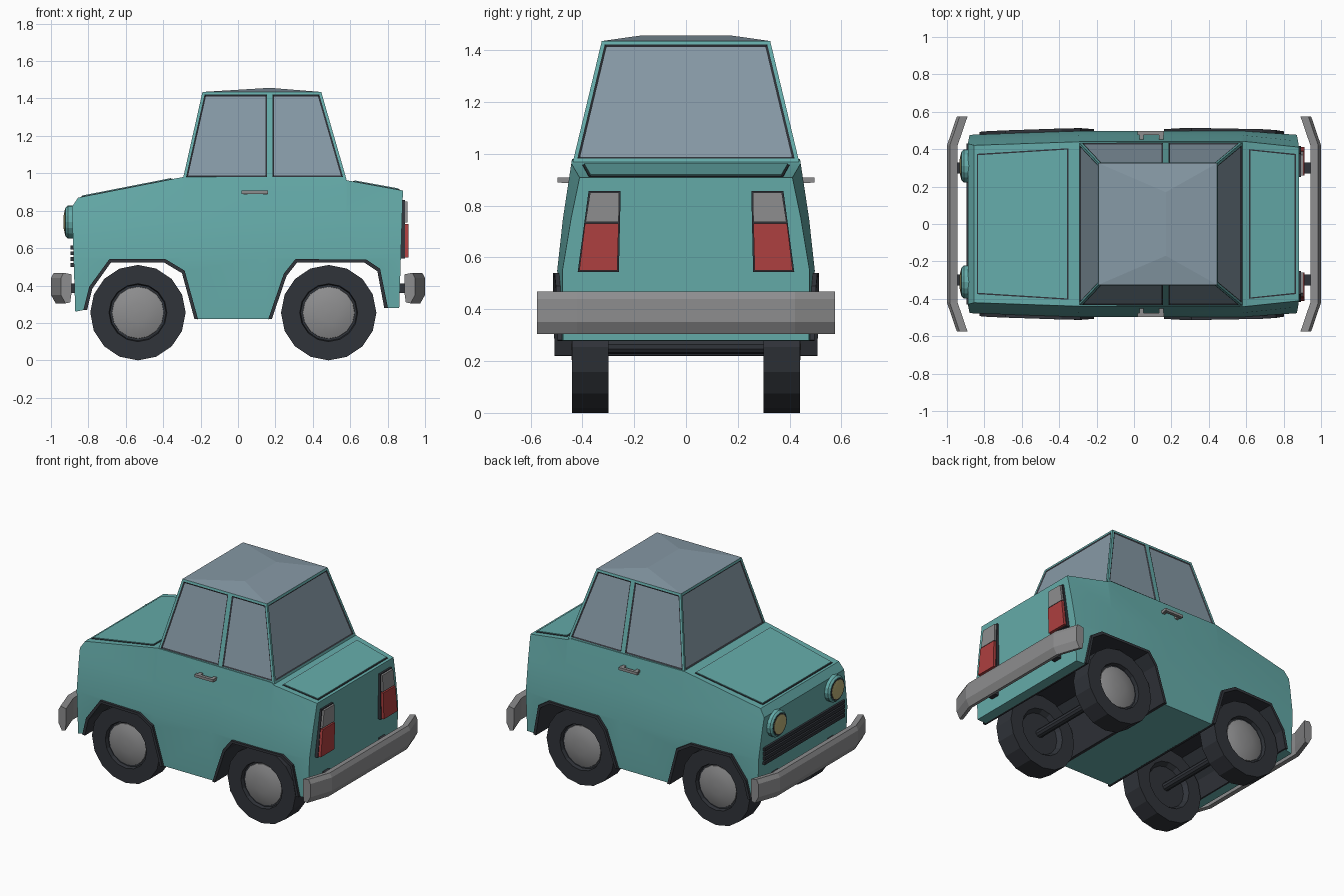
import bpy, bmesh, math
from mathutils import Vector

if "Cube" in bpy.data.objects:
    bpy.data.objects.remove(bpy.data.objects["Cube"])


def material(name, r, g, b):
    m = bpy.data.materials.new(name)
    m.diffuse_color = (r, g, b, 1)
    m.use_nodes = True
    m.node_tree.nodes["Principled BSDF"].inputs["Base Color"].default_value = m.diffuse_color
    return m


TEAL = material("teal paint", 0.13, 0.41, 0.40)
GLASS = material("blue grey glass", 0.24, 0.32, 0.38)
DARK = material("dark rubber", 0.03, 0.034, 0.042)
GREY = material("grey metal", 0.27, 0.27, 0.275)
RED = material("red lamp", 0.42, 0.05, 0.05)
LENS = material("cream lens", 0.5, 0.44, 0.19)


def finish(name, bm, *mats, smooth=None):
    bmesh.ops.recalc_face_normals(bm, faces=bm.faces)
    me = bpy.data.meshes.new(name)
    bm.to_mesh(me)
    bm.free()
    for m in mats:
        me.materials.append(m)
    ob = bpy.data.objects.new(name, me)
    bpy.context.collection.objects.link(ob)
    if smooth:
        bpy.ops.object.select_all(action='DESELECT')
        ob.select_set(True)
        bpy.context.view_layer.objects.active = ob
        bpy.ops.object.shade_smooth_by_angle(angle=math.radians(smooth))
    return ob


def loft(name, rings, mat, smooth=None):
    """Skin a list of equal point rings and cap both ends."""
    bm = bmesh.new()
    vs = [[bm.verts.new(p) for p in ring] for ring in rings]
    n = len(vs[0])
    for a, b in zip(vs, vs[1:]):
        for i in range(n):
            bm.faces.new((a[i], a[(i + 1) % n], b[(i + 1) % n], b[i]))
    bm.faces.new(vs[0])
    bm.faces.new(vs[-1])
    return finish(name, bm, mat, smooth=smooth)


def lathe(name, centre, axis, profile, mat, n=16, smooth=None):
    """Rings of (distance along axis, radius); axis is 'x' or 'y'."""
    cx, cy, cz = centre
    rings = []
    for d, r in profile:
        ring = []
        for i in range(n):
            a = 2 * math.pi * i / n
            u, v = r * math.sin(a), r * math.cos(a)
            ring.append((cx + d, cy + u, cz + v) if axis == 'x' else (cx + u, cy + d, cz + v))
        rings.append(ring)
    return loft(name, rings, mat, smooth)


def box(name, x0, x1, y0, y1, z0, z1, mat):
    return loft(name, [[(x, y0, z0), (x, y1, z0), (x, y1, z1), (x, y0, z1)] for x in (x0, x1)], mat)


def half_width(x, z):
    """Half the body width at a point of the side profile."""
    table = [(0.22, 0.49), (0.55, 0.497), (0.75, 0.475), (0.98, 0.44)]
    z = min(max(z, 0.22), 0.98)
    for (za, wa), (zb, wb) in zip(table, table[1:]):
        if z <= zb:
            w = wa + (wb - wa) * (z - za) / (zb - za)
            break
    t = max(0, (-0.29 - x) / 0.6, (x - 0.58) / 0.3)
    return w - t * (0.018 + 0.022 * min(max((z - 0.5) / 0.4, 0), 1))


# Body: side profile with open wheel arches, widened by height
front_arch = [(-0.82, 0.27), (-0.79, 0.39), (-0.685, 0.535), (-0.39, 0.535), (-0.29, 0.475), (-0.22, 0.22)]
rear_arch = [(0.168, 0.22), (0.25, 0.46), (0.31, 0.535), (0.68, 0.535), (0.755, 0.485), (0.795, 0.28)]
profile = ([(-0.87, 0.26)] + front_arch + rear_arch +
           [(0.862, 0.28), (0.882, 0.908), (0.585, 0.962), (0.56, 0.975), (-0.295, 0.98),
            (-0.855, 0.87), (-0.888, 0.82)])
bm = bmesh.new()
face = bm.faces.new([bm.verts.new((x, -1, z)) for x, z in profile])
ext = bmesh.ops.extrude_face_region(bm, geom=[face])
for v in ext["geom"]:
    if isinstance(v, bmesh.types.BMVert):
        v.co.y = 1
cuts = [((0, 0, z), (0, 0, 1)) for z in (0.55, 0.75)] + [((x, 0, 0), (1, 0, 0)) for x in (-0.29, 0.15, 0.58)]
for co, no in cuts:
    bmesh.ops.bisect_plane(bm, geom=bm.verts[:] + bm.edges[:] + bm.faces[:], plane_co=co, plane_no=no)
bmesh.ops.triangulate(bm, faces=[f for f in bm.faces if len(f.verts) > 4])
for v in bm.verts:
    v.co.y = math.copysign(half_width(v.co.x, v.co.z), v.co.y)
finish("body", bm, TEAL, smooth=20)

# Dark arch liners with a small flared lip
for label, arch, cx in (("front", front_arch, -0.535), ("rear", rear_arch, 0.485)):
    rings = []
    for x, z in arch:
        d = Vector((cx - x, 0.24 - z)).normalized() * 0.013
        (xo, zo), (xi, zi) = (x - d.x * 0.5, z - d.y * 0.5), (x + d.x, z + d.y)
        w = half_width(x, z) + 0.017
        rings.append([(xo, -w, zo), (xo, w, zo), (xi, w, zi), (xi, -w, zi)])
    loft(label + "_arch_liner", rings, DARK)

# Cabin with inset windows, dark seals and a low ridged roof
bm = bmesh.new()
base, top = {}, {}
for s in (-1, 1):
    for k, xb, xt in (("f", -0.295, -0.19), ("m", 0.17, 0.17), ("r", 0.58, 0.445)):
        base[k, s] = bm.verts.new((xb, s * 0.437, 0.968))
        top[k, s] = bm.verts.new((xt, s * 0.325, 1.435))
ridge = {s: bm.verts.new((0.17, s * 0.17, 1.457)) for s in (-1, 1)}
windows = []
for k in ("f", "r"):
    windows.append(bm.faces.new((base[k, -1], base[k, 1], top[k, 1], top[k, -1])))
    bm.faces.new((top[k, -1], top[k, 1], ridge[1], ridge[-1])).material_index = 1
    for s in (-1, 1):
        windows.append(bm.faces.new((base[k, s], base["m", s], top["m", s], top[k, s])))
        bm.faces.new((top[k, s], top["m", s], ridge[s])).material_index = 1
bmesh.ops.recalc_face_normals(bm, faces=bm.faces)
bmesh.ops.inset_individual(bm, faces=windows, thickness=0.014, use_even_offset=True)
seal = bmesh.ops.inset_individual(bm, faces=windows, thickness=0.009, depth=-0.006, use_even_offset=True)
for f in seal["faces"]:
    f.material_index = 2
for f in windows:
    f.material_index = 1
finish("cabin", bm, TEAL, GLASS, DARK)


# Hood and boot lid: thin plates over a dark seam
def lid(name, xa, za, xb, zb, ya, yb):
    slope = (zb - za) / (xb - xa)
    for suffix, inset, h, mat in (("_seam", 0, 0.003, DARK), ("", 0.007, 0.007, TEAL)):
        rings = []
        for dz in (-0.005, h):
            rings.append([(x, s * (y - inset), za + slope * (x - xa) + dz)
                          for x, y, s in ((xa + inset, ya, -1), (xa + inset, ya, 1),
                                          (xb - inset, yb, 1), (xb - inset, yb, -1))])
        loft(name + suffix, rings, mat)


lid("hood", -0.84, 0.873, -0.35, 0.969, 0.375, 0.405)
lid("boot_lid", 0.615, 0.9565, 0.865, 0.911, 0.40, 0.375)

# Bumpers with swept-back ends
section = [(0.985, 0.468), (1.0, 0.44), (1.0, 0.35), (0.975, 0.305), (0.95, 0.31), (0.943, 0.36), (0.943, 0.46)]
for label, s in (("front", -1), ("rear", 1)):
    rings = [[(s * (x - dx), y, z) for x, z in section]
             for y, dx in ((-0.575, 0.053), (-0.42, 0), (0.42, 0), (0.575, 0.053))]
    loft(label + "_bumper", rings, GREY)
    for y in (-0.3, 0.3):
        box(label + "_bumper_mount", s * 0.86, s * 0.95, y - 0.03, y + 0.03, 0.36, 0.41, DARK)

# Grille slats
for i in range(4):
    z = 0.5 + i * 0.031
    box("grille_slat", -0.895, -0.87, -0.43, 0.43, z, z + 0.021, DARK)

for s in (-1, 1):
    # Headlights
    c = (-0.88, s * 0.31, 0.74)
    lathe("headlight_ring", c, 'x', [(0.02, 0.088), (-0.03, 0.088), (-0.042, 0.076), (-0.042, 0.07)], TEAL)
    lathe("headlight_seal", c, 'x', [(0, 0.072), (-0.044, 0.072)], DARK)
    lathe("headlight_lens", c, 'x', [(0, 0.064), (-0.046, 0.064), (-0.052, 0.035)], LENS, smooth=40)

    # Tail lamps: grey reversing light over a red lamp on a dark backing
    def lamp(name, low, high, x, mat, g=0):
        rings = []
        for xx in (0.86, x):
            rings.append([(xx, s * (low[0] - g), low[2] - g), (xx, s * (low[1] + g), low[2] - g),
                          (xx, s * (high[1] + g), high[2] + g), (xx, s * (high[0] - g), high[2] + g)])
        loft(name, rings, mat)
    lamp("tail_lamp_backing", (0.265, 0.412, 0.55), (0.258, 0.37, 0.85), 0.893, DARK, 0.006)
    lamp("tail_lamp_red", (0.265, 0.412, 0.55), (0.26, 0.39, 0.73), 0.911, RED)
    lamp("tail_lamp_grey", (0.26, 0.388, 0.736), (0.258, 0.37, 0.85), 0.907, GREY)

    # Door handle
    box("door_handle", 0.02, 0.16, s * 0.475, s * 0.496, 0.89, 0.908, GREY)
    for x in (0.03, 0.135):
        box("door_handle_post", x, x + 0.022, s * 0.44, s * 0.48, 0.888, 0.908, GREY)

# Wheels and axles
for label, x in (("front", -0.535), ("rear", 0.485)):
    lathe(label + "_axle", (x, 0, 0.255), 'y', [(-0.36, 0.028), (0.36, 0.028)], DARK, 10)
    for s in (-1, 1):
        c = (x, 0, 0.255)
        lathe(label + "_tyre", c, 'y', [(s * d, r) for d, r in (
            (0.33, 0.14), (0.30, 0.16), (0.30, 0.255), (0.44, 0.255), (0.44, 0.155), (0.415, 0.15))], DARK)
        lathe(label + "_hubcap", c, 'y', [(s * d, r) for d, r in (
            (0.40, 0.143), (0.42, 0.138), (0.434, 0.1), (0.441, 0.05), (0.443, 0.01))], GREY, smooth=50)
